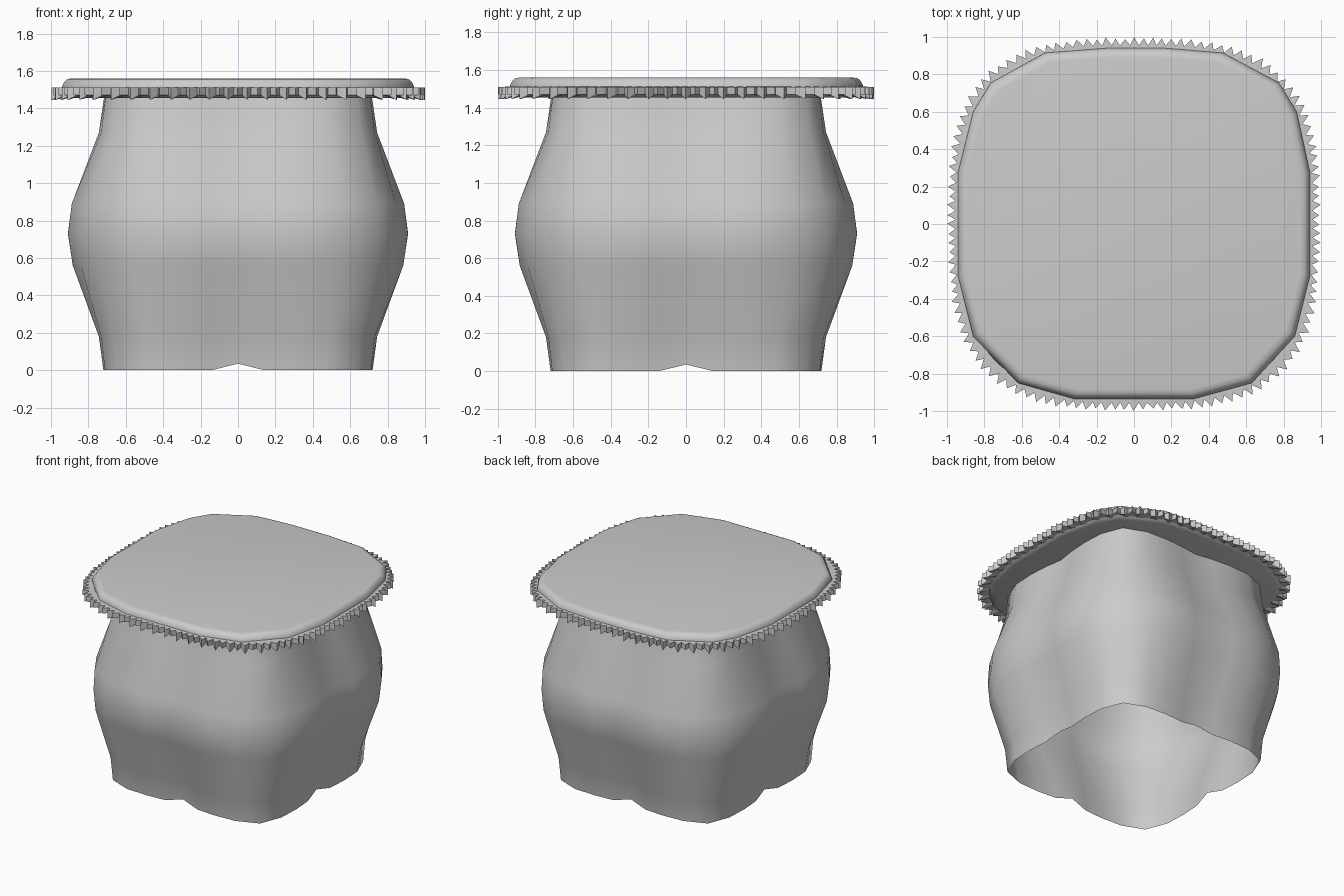
import bpy, bmesh, random
from math import sin, cos, pi, radians

if "Cube" in bpy.data.objects:
    bpy.data.objects.remove(bpy.data.objects["Cube"])

random.seed(4)


def squircle(angle, half, power):
    """Point on a rounded square of given half width."""
    c, s = cos(angle), sin(angle)
    r = half / (abs(c) ** power + abs(s) ** power) ** (1 / power)
    return r * c, r * s


def loft(name, rings, cap_start=False, cap_end=False, closed=False):
    """Skin equal-length closed rings into one mesh object."""
    bm = bmesh.new()
    vr = [[bm.verts.new(p) for p in ring] for ring in rings]
    n = len(vr[0])
    pairs = list(zip(vr, vr[1:]))
    if closed:
        pairs.append((vr[-1], vr[0]))
    for a, b in pairs:
        for i in range(n):
            j = (i + 1) % n
            bm.faces.new((a[i], a[j], b[j], b[i]))
    if cap_start:
        bm.faces.new(vr[0][::-1])
    if cap_end:
        bm.faces.new(vr[-1])
    bmesh.ops.recalc_face_normals(bm, faces=bm.faces)
    me = bpy.data.meshes.new(name)
    bm.to_mesh(me)
    bm.free()
    ob = bpy.data.objects.new(name, me)
    bpy.context.collection.objects.link(ob)
    return ob


def smooth(ob, degrees):
    bpy.ops.object.select_all(action='DESELECT')
    ob.select_set(True)
    bpy.context.view_layer.objects.active = ob
    bpy.ops.object.shade_smooth_by_angle(angle=radians(degrees))


# Fabric skirt: open at the bottom, bulging, pinched at the middle of each side
PROFILE = [  # height, half width, squareness
    (0.0, 0.72, 6.3), (0.18, 0.745, 5.5), (0.56, 0.895, 3.5), (0.73, 0.925, 3.2),
    (0.89, 0.90, 3.5), (1.27, 0.745, 5.5), (1.47, 0.715, 6.3)]
COLS = 32
PINCH = {0: 0.955, 1: 0.985, 7: 0.985}
rings = []
for k, (z, half, power) in enumerate(PROFILE):
    ring = []
    for i in range(COLS):
        x, y = squircle(2 * pi * i / COLS, half, power)
        f = PINCH.get(i % 8, 1.0)
        lift = 0.035 if k == 0 and i % 8 == 0 else 0
        ring.append((x * f, y * f, z + lift))
    rings.append(ring)
smooth(loft("skirt", rings), 50)

# Seat cushion: slightly irregular outline with rolled edges
OUTLINE = [
    (0.94, -0.28), (0.94, 0.28), (0.87, 0.60), (0.775, 0.755), (0.475, 0.915),
    (0.17, 0.94), (-0.15, 0.94), (-0.475, 0.915), (-0.765, 0.755), (-0.86, 0.60),
    (-0.94, 0.28), (-0.94, -0.28), (-0.86, -0.60), (-0.62, -0.85), (-0.32, -0.935),
    (0.32, -0.935), (0.63, -0.85), (0.86, -0.60)]
EDGE = [(1.455, 0.95), (1.465, 0.985), (1.48, 1.0), (1.52, 1.0),
        (1.545, 0.985), (1.556, 0.97), (1.56, 0.945)]
rings = [[(x * s, y * s, z) for x, y in OUTLINE] for z, s in EDGE]
smooth(loft("seat_cushion", rings, cap_start=True, cap_end=True), 35)

# Pleated trim: zigzag ring of small folds around the cushion
TEETH = 124
inner_top, outer_top, outer_low, inner_low = [], [], [], []
for i in range(TEETH * 2):
    a = 2 * pi * i / (TEETH * 2)
    tip = i % 2 == 0
    half = 0.995 + random.uniform(-0.008, 0.005) if tip else 0.955
    x, y = squircle(a + random.uniform(-0.004, 0.004), half, 3.1)
    drop = 1.445 if i % 4 == 0 else 1.47
    ix, iy = squircle(a, 0.92, 3.1)
    inner_top.append((ix, iy, 1.512))
    outer_top.append((x, y, 1.51))
    outer_low.append((x, y, drop))
    inner_low.append((ix, iy, 1.468))
loft("pleated_trim", [inner_top, outer_top, outer_low, inner_low], closed=True)
